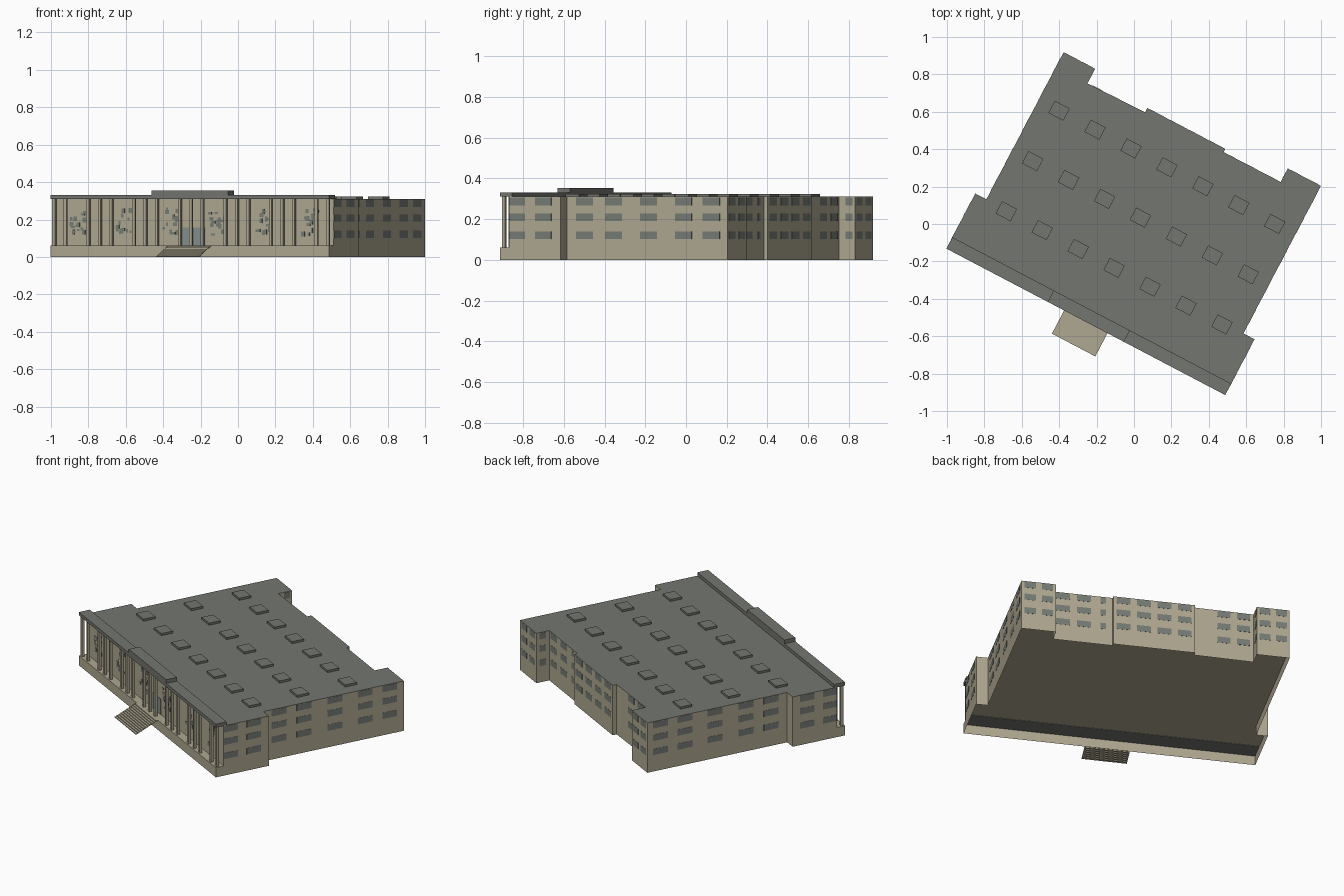
import bpy, bmesh, math, random

cube = bpy.data.objects.get("Cube")
if cube:
    bpy.data.objects.remove(cube)

random.seed(4)
TURN = math.radians(-27.7)   # whole building is turned on its plot
MID = 0.015                  # symmetry axis of the building
ROOF = 0.31
FLOOR = 0.06
FRONT = -0.583
WALL = -0.533


def material(name, color):
    m = bpy.data.materials.new(name)
    m.use_nodes = True
    m.diffuse_color = (*color, 1)
    m.node_tree.nodes["Principled BSDF"].inputs["Base Color"].default_value = (*color, 1)
    return m


stone = material("tan stone", (0.43, 0.39, 0.285))
roofing = material("grey roofing", (0.175, 0.18, 0.16))
pane = material("grey window", (0.18, 0.2, 0.18))
glass = material("blue grey glass", (0.23, 0.28, 0.28))


def finish(name, bm, *mats):
    mesh = bpy.data.meshes.new(name)
    bm.to_mesh(mesh)
    bm.free()
    for m in mats:
        mesh.materials.append(m)
    ob = bpy.data.objects.new(name, mesh)
    ob.rotation_euler.z = TURN
    bpy.context.collection.objects.link(ob)
    return ob


def add_box(bm, x0, x1, y0, y1, z0, z1):
    for v in bmesh.ops.create_cube(bm, size=1)["verts"]:
        v.co = (x1 if v.co.x > 0 else x0, y1 if v.co.y > 0 else y0, z1 if v.co.z > 0 else z0)


def boxes(name, items, mat):
    bm = bmesh.new()
    for b in items:
        add_box(bm, *b)
    return finish(name, bm, mat)


def storey(name, front, z0, z1, *mats):
    """Building plan with its front edge at the given depth, raised from z0 to z1, open below."""
    plan = [(L, front), (R, front), (R, -0.246), (MID + W, -0.246),
            (MID + W, 0.645), (0.59, 0.645), (0.59, 0.563), (0.246, 0.563),
            (0.246, 0.582), (-0.225, 0.582), (-0.225, 0.556), (-0.57, 0.55),
            (-0.57, 0.638), (MID - W, 0.638), (MID - W, -0.25), (L, -0.25)]
    bm = bmesh.new()
    base = bm.faces.new([bm.verts.new((x, y, z0)) for x, y in plan])
    top = bmesh.ops.extrude_face_region(bm, geom=[base])["geom"]
    bmesh.ops.translate(bm, vec=(0, 0, z1 - z0),
                        verts=[g for g in top if isinstance(g, bmesh.types.BMVert)])
    bmesh.ops.recalc_face_normals(bm, faces=bm.faces)
    bmesh.ops.delete(bm, geom=[f for f in bm.faces if f.normal.z < -0.5], context="FACES_ONLY")
    return finish(name, bm, *mats)


# Plinth with the porch floor on top, and the hall above it with a grey roof
W, P = 0.775, 0.842          # half widths of hall and of front pavilion
L, R = MID - P, MID + P
storey("plinth", FRONT, 0, FLOOR, stone)
body = storey("main_body", WALL, FLOOR, ROOF, stone, roofing)
for f in body.data.polygons:
    if f.normal.z > 0.5:
        f.material_index = 1
boxes("porch_floor_underside", [(L + 0.002, R - 0.002, FRONT + 0.002, -0.47, FLOOR - 0.003, FLOOR - 0.001)],
      roofing)

# Porch columns, left out in front of each wall relief
bay = (2 * P - 0.03) / 24
boxes("porch_columns", [(x - 0.008, x + 0.008, -0.575, -0.559, FLOOR, ROOF)
                        for x in [L + 0.015 + bay * i for i in range(25) if i % 4 != 2]], stone)

# Canopy
boxes("porch_canopy", [(L, R, FRONT, -0.514, ROOF, 0.331)], roofing)
boxes("canopy_parapet", [(MID - 0.23, MID + 0.23, FRONT, -0.514, 0.331, 0.354)], roofing)

# Entrance doors and wall reliefs
boxes("entrance_glass", [(MID - 0.07, MID + 0.07, WALL - 0.002, WALL, FLOOR, 0.157)], glass)
reliefs = []
for i in range(6):
    centre = MID + (i - 2.5) * 0.28
    for k in range(14):
        x = centre + random.uniform(-0.045, 0.045)
        z = random.uniform(0.12, 0.255)
        w, h = random.uniform(0.005, 0.012), random.uniform(0.005, 0.014)
        reliefs.append((x - w, x + w, WALL - 0.002, WALL, z - h, z + h))
boxes("wall_reliefs", reliefs, pane)

# Entrance steps, thin treads and risers open underneath
n = 11
going, rise = 0.14 / n, FLOOR / n
steps = []
for i in range(n):
    y, z = -0.723 + going * i, rise * i
    steps.append((MID - 0.131, MID + 0.131, y, y + 0.002, z, z + rise))
    steps.append((MID - 0.131, MID + 0.131, y, y + going, z + rise - 0.002, z + rise))
boxes("entrance_steps", steps, stone)

# Windows in three storeys, nearly flush with the walls
rows = [(0.102, 0.14), (0.19, 0.228), (0.268, 0.306)]
T = 0.001


def side_windows(name, xs, centres, width):
    boxes(name, [(x - T, x + T, y - width / 2, y + width / 2, a, b)
                 for x in xs for y in centres for a, b in rows], pane)


def back_windows(name, y, centres, width):
    boxes(name, [(x - width / 2, x + width / 2, y - T, y + T, a, b)
                 for x in centres for a, b in rows], pane)


def spread(x0, x1, count):
    return [x0 + (x1 - x0) * (i + 0.5) / count for i in range(count)]


side_windows("hall_side_windows", (MID - W, MID + W), (-0.148, 0.012, 0.208, 0.4, 0.555), 0.094)
side_windows("pavilion_side_windows", (L, R), (-0.487, -0.342), 0.09)
side_windows("wing_inner_windows", (-0.57, 0.59), (0.605,), 0.04)
back_windows("left_wing_windows", 0.645, spread(0.59, MID + W, 2), 0.065)
back_windows("left_back_windows", 0.563, (0.533, 0.411), 0.08)
back_windows("left_back_narrow_windows", 0.563, (0.301,), 0.03)
back_windows("middle_back_windows", 0.582, spread(-0.225, 0.246, 4), 0.08)
back_windows("right_back_windows", 0.553, spread(-0.57, -0.225, 3), 0.075)
back_windows("right_wing_windows", 0.638, spread(MID - W, -0.57, 2), 0.065)

# Roof skylights
boxes("roof_skylights", [(x - 0.045, x + 0.045, y - 0.037, y + 0.037, ROOF, 0.323)
                         for x in spread(MID - 0.7595, MID + 0.7595, 7)
                         for y in (0.35, 0.046, -0.257)], roofing)
